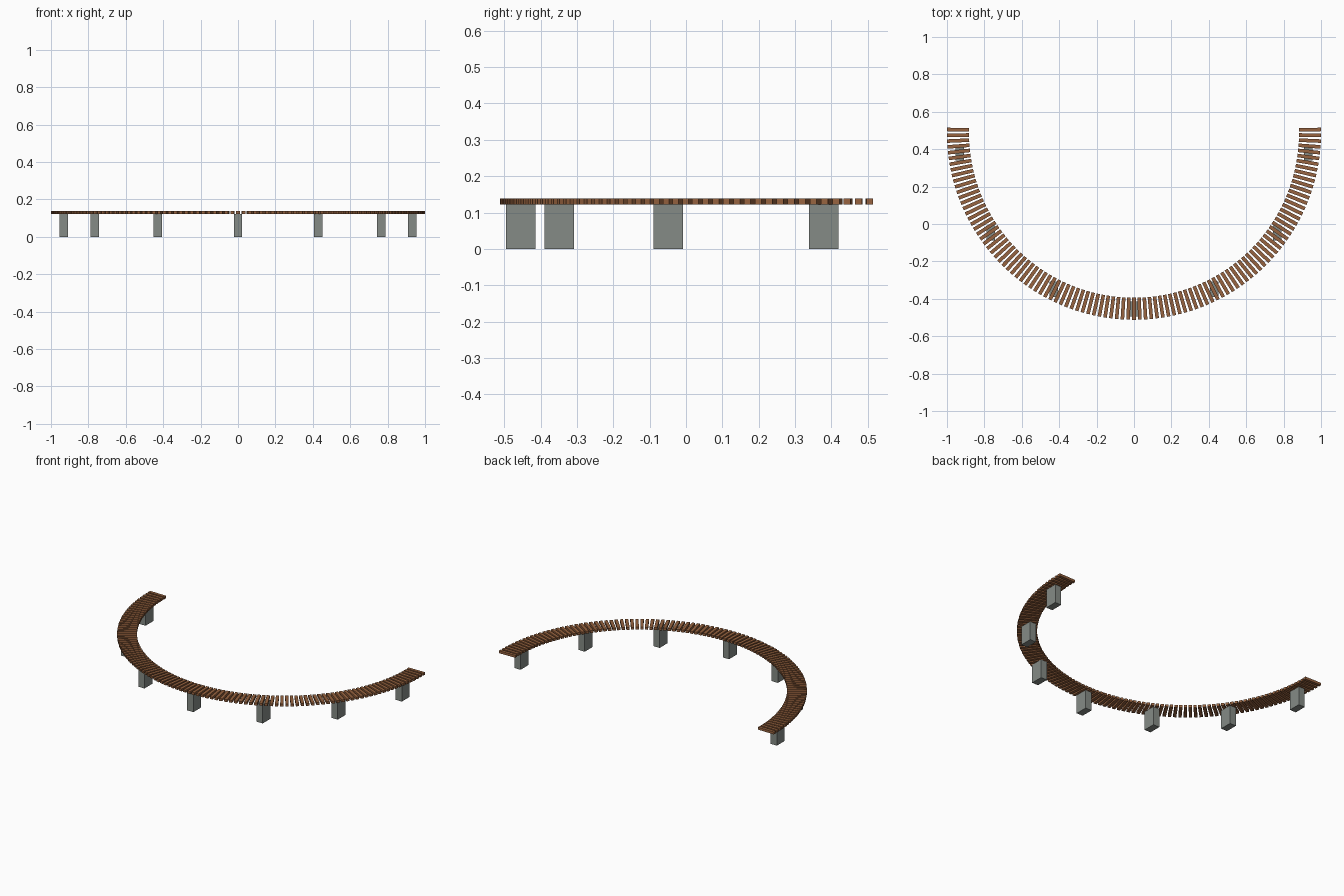
import bpy, math
from mathutils import Matrix, Vector

if "Cube" in bpy.data.objects:
    bpy.data.objects.remove(bpy.data.objects["Cube"])

CENTRE_Y = 0.488           # centre of the half-circle
INNER, OUTER = 0.882, 1.0  # seat radii
SEAT_Z, TOP_Z = 0.122, 0.138
SLATS = 103


def material(name, rgb):
    m = bpy.data.materials.new(name)
    m.diffuse_color = (*rgb, 1)
    m.use_nodes = True
    m.node_tree.nodes["Principled BSDF"].inputs["Base Color"].default_value = m.diffuse_color
    return m


wood = material("brown wood", (0.31, 0.125, 0.05))
concrete = material("grey concrete", (0.235, 0.26, 0.24))


def box(name, size, centre, mat, angle=0.0):
    bpy.ops.mesh.primitive_cube_add(size=1)
    ob = bpy.context.object
    ob.name = name
    turn = Matrix.Translation(centre) @ Matrix.Rotation(angle, 4, 'Z')
    ob.data.transform(turn @ Matrix.Diagonal((*size, 1)))
    ob.data.materials.append(mat)
    return ob


# Seat slats fanned around the half-circle
mid = (INNER + OUTER) / 2
slats = []
for i in range(SLATS):
    a = math.radians(-181 + 182 * i / (SLATS - 1))
    centre = Vector((mid * math.cos(a), CENTRE_Y + mid * math.sin(a), (SEAT_Z + TOP_Z) / 2))
    slats.append(box("slat", (OUTER - INNER, 0.019, TOP_Z - SEAT_Z), centre, wood, a))

bpy.ops.object.select_all(action='DESELECT')
for s in slats:
    s.select_set(True)
bpy.context.view_layer.objects.active = slats[0]
bpy.ops.object.join()
bpy.context.object.name = "seat_slats"

# Block legs, all facing the same way, mirrored left and right
for x, y in ((0, -0.455), (0.43, -0.349), (0.765, -0.049), (0.932, 0.379)):
    for side in ((1, -1) if x else (1,)):
        box("leg", (0.045, 0.081, SEAT_Z), Vector((side * x, y, SEAT_Z / 2)), concrete)
